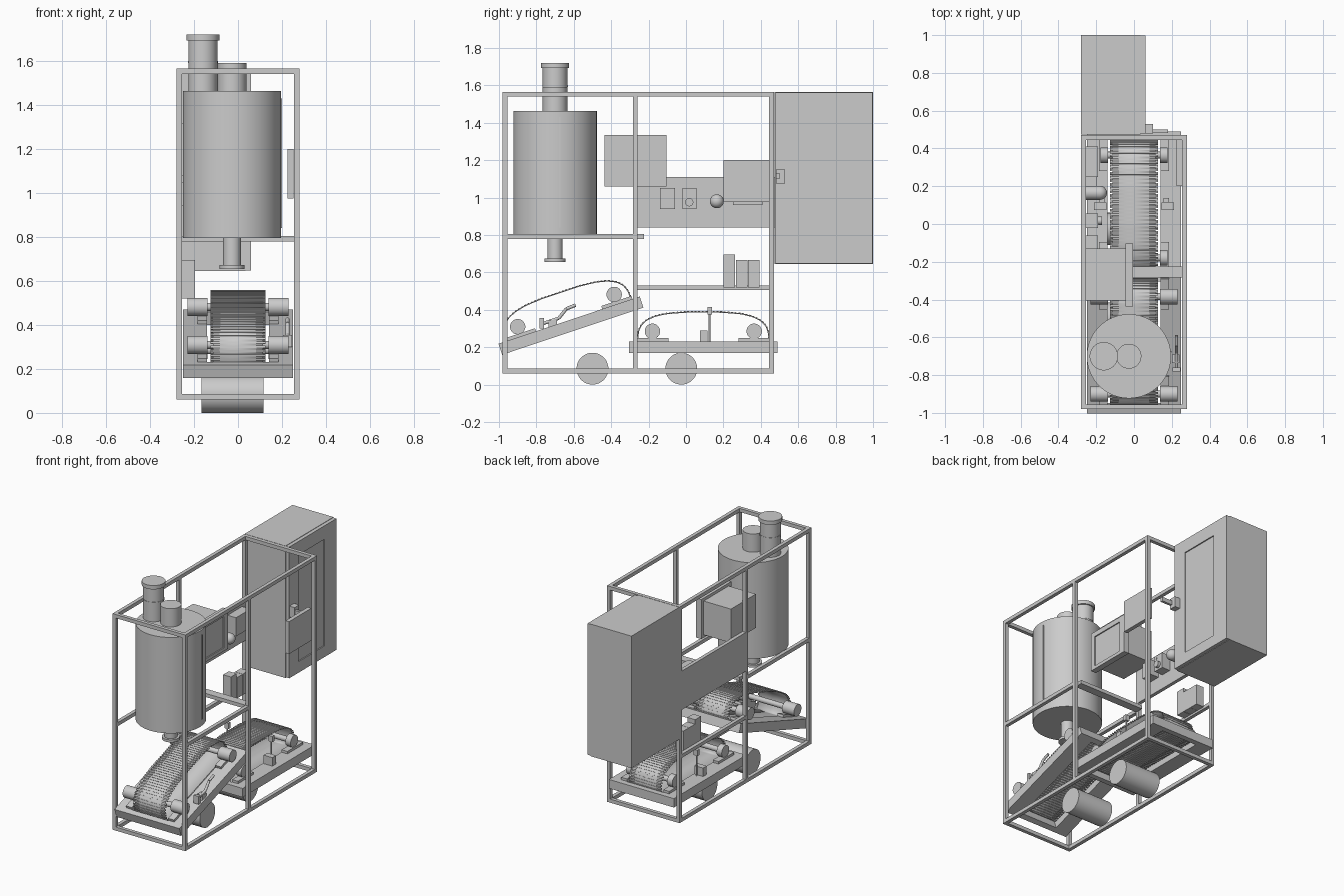
import bpy, bmesh, math
from mathutils import Matrix, Vector

if "Cube" in bpy.data.objects:
    bpy.data.objects.remove(bpy.data.objects["Cube"])

ID = Matrix.Identity(4)

def finish(name, bm, M=ID, smooth=False):
    bmesh.ops.recalc_face_normals(bm, faces=bm.faces[:])
    me = bpy.data.meshes.new(name)
    bm.to_mesh(me)
    bm.free()
    ob = bpy.data.objects.new(name, me)
    bpy.context.collection.objects.link(ob)
    ob.matrix_world = M
    if smooth:
        bpy.ops.object.select_all(action='DESELECT')
        ob.select_set(True)
        bpy.context.view_layer.objects.active = ob
        bpy.ops.object.shade_smooth_by_angle(angle=math.radians(35))
    return ob

def add_box(bm, x, y, z):
    c = [(a + b) / 2 for a, b in (x, y, z)]
    s = [b - a for a, b in (x, y, z)]
    bmesh.ops.create_cube(bm, size=1, matrix=Matrix.Translation(c) @ Matrix.Diagonal((*s, 1)))

def box(name, x, y, z, M=ID):
    bm = bmesh.new()
    add_box(bm, x, y, z)
    return finish(name, bm, M)

def cyl(name, p, q, r, M=ID, n=40):
    p, q = Vector(p), Vector(q)
    bm = bmesh.new()
    rot = (q - p).to_track_quat('Z', 'Y').to_matrix().to_4x4()
    bmesh.ops.create_cone(bm, cap_ends=True, segments=n, radius1=r, radius2=r, depth=(q - p).length,
                          matrix=Matrix.Translation((p + q) / 2) @ rot)
    return finish(name, bm, M, True)

def framed_panel(name, x, y, z, yi, zi, depth):
    """Plate facing +x with a recessed window."""
    bm = bmesh.new()
    add_box(bm, (x[0], x[1] - depth), y, z)
    f = (x[1] - depth, x[1])
    add_box(bm, f, (y[0], yi[0]), z)
    add_box(bm, f, (yi[1], y[1]), z)
    add_box(bm, f, yi, (z[0], zi[0]))
    add_box(bm, f, yi, (zi[1], z[1]))
    return finish(name, bm)

# Tubular frame
T = 0.025
X, Y0, Y1, Z0, Z1 = 0.28, -0.98, 0.47, 0.06, 1.565
for s, side in ((-1, "left"), (1, "right")):
    xs = (-X, -X + T) if s < 0 else (X - T, X)
    for n, y in (("front", Y0), ("middle", -0.283), ("rear", Y1 - T)):
        box(f"{n}_{side}_post", xs, (y, y + T), (Z0, Z1))
    for n, z in (("bottom", Z0), ("top", Z1 - T)):
        box(f"{n}_{side}_rail", xs, (Y0, Y1), (z, z + T))
    box(f"tank_{side}_rail", xs, (Y0, -0.26), (0.779, 0.804))
box("shelf_rail", (-X, -X + T), (-0.26, 0.45), (0.506, 0.53))
inner = (-X + T, X - T)
for n, y in (("front", Y0), ("rear", Y1 - T)):
    for m, z in (("bottom", Z0), ("top", Z1 - T)):
        box(f"{n}_{m}_crossbar", inner, (y, y + T), (z, z + T))
box("tank_crossbar", inner, (-0.283, -0.225), (0.779, 0.804))

# Tank with inlets, gauge and outlet
tx, ty = -0.027, -0.70
cyl("tank", (tx, ty, 0.795), (tx, ty, 1.463), 0.223, n=64)
cyl("tall_inlet", (-0.16, ty, 1.46), (-0.16, ty, 1.695), 0.066)
cyl("inlet_band", (-0.16, ty, 1.59), (-0.16, ty, 1.60), 0.068)
cyl("inlet_cap", (-0.16, ty, 1.693), (-0.16, ty, 1.72), 0.075)
cyl("short_inlet", (tx, ty, 1.46), (tx, ty, 1.59), 0.066)
box("tank_gauge", (0.185, 0.199), (-0.68, -0.672), (0.84, 1.43))
cyl("outlet_pipe", (tx, ty, 0.67), (tx, ty, 0.80), 0.041)
cyl("outlet_neck", (tx, ty, 0.665), (tx, ty, 0.69), 0.025)
cyl("outlet_flange", (tx, ty, 0.655), (tx, ty, 0.673), 0.057)

# Electrical cabinet with recessed door and latch
box("cabinet_body", (-0.28, 0.035), (0.473, 1.0), (0.645, 1.565))
framed_panel("cabinet_door", (0.035, 0.06), (0.478, 0.998), (0.648, 1.562), (0.58, 0.866), (0.725, 1.468), 0.008)
box("latch", (0.06, 0.1), (0.48, 0.53), (1.075, 1.15))
box("latch_lever", (0.1, 0.18), (0.482, 0.5), (1.1, 1.13))

# Control panel and its devices
box("control_panel", (-0.28, -0.255), (-0.258, 0.472), (0.84, 1.11))
box("switch_box_a", (-0.255, -0.19), (-0.14, -0.06), (0.94, 1.05))
box("switch_box_b", (-0.255, -0.19), (-0.02, 0.055), (0.94, 1.05))
cyl("switch_knob", (-0.19, 0.017, 0.975), (-0.17, 0.017, 0.975), 0.022)
cyl("switch_lamp", (-0.19, 0.0, 1.03), (-0.185, 0.0, 1.03), 0.006, n=16)
cyl("beacon_stem", (-0.255, 0.165, 0.98), (-0.18, 0.165, 0.98), 0.037)
bm = bmesh.new()
bmesh.ops.create_uvsphere(bm, u_segments=32, v_segments=16, radius=0.037,
                          matrix=Matrix.Translation((-0.18, 0.165, 0.98)))
finish("beacon_dome", bm, smooth=True)
box("printer", (-0.255, -0.19), (0.25, 0.41), (0.96, 1.09))
box("side_display", (0.225, 0.253), (0.2, 0.447), (0.975, 1.2))

# Monitor
box("monitor_body", (-0.255, -0.045), (-0.405, -0.13), (1.08, 1.315))
framed_panel("monitor_bezel", (-0.045, -0.004), (-0.436, -0.104), (1.06, 1.335), (-0.40, -0.15), (1.083, 1.30), 0.008)

# Relay modules on the shelf rail
for i, (y, z) in enumerate(((0.2, 0.695), (0.266, 0.665), (0.331, 0.665))):
    box(f"relay_module_{i}", (-0.255, -0.195), (y, y + 0.063), (0.52, z))

# Drive cylinders below
for n, y in (("front", -0.5), ("rear", -0.025)):
    cyl(f"{n}_drive_cylinder", (-0.165, y, 0.085), (0.115, y, 0.085), 0.085, n=48)

def resample(pts, n):
    """Even spacing along a closed path."""
    pts = pts + pts[:1]
    total = sum((b - a).length for a, b in zip(pts, pts[1:]))
    out = []
    for i in range(n):
        d = total * i / n
        for a, b in zip(pts, pts[1:]):
            l = (b - a).length
            if d <= l:
                out.append(a.lerp(b, d / l))
                break
            d -= l
    return out

# Belt outline: rounded arch with flat underside
HALF = [(0.345, 0.0), (0.354, 0.04), (0.35, 0.085), (0.335, 0.12), (0.305, 0.148), (0.26, 0.168), (0.2, 0.182), (0.1, 0.19)]
OUTLINE = [Vector(p) for p in HALF] + [Vector((-y, z)) for y, z in reversed(HALF)]
OUTLINE = resample(OUTLINE, 84)

def conveyor(name, M, bearing):
    # Chassis: side rails and end bars
    bm = bmesh.new()
    for x in ((-0.25, -0.14), (0.14, 0.25)):
        add_box(bm, x, (-0.398, 0.398), (-0.031, 0.031))
    for y in ((-0.398, -0.36), (0.36, 0.398)):
        add_box(bm, (-0.14, 0.14), y, (-0.031, 0.031))
    finish(name + "_chassis", bm, M)
    # Belt band with slats
    bm = bmesh.new()
    L, R = [[bm.verts.new((x, p.x, p.y)) for p in OUTLINE] for x in (-0.113, 0.113)]
    for i in range(len(L)):
        j = (i + 1) % len(L)
        bm.faces.new((L[i], L[j], R[j], R[i]))
    belt = finish(name + "_belt", bm, M, True)
    mod = belt.modifiers.new("thickness", 'SOLIDIFY')
    mod.thickness = 0.006
    mod.offset = -1
    bm = bmesh.new()
    for i in range(0, len(OUTLINE), 1):
        a, b = OUTLINE[i - 1], OUTLINE[i]
        t = (b - a).normalized()
        c = (a + b) / 2
        ang = math.atan2(t.y, t.x)
        bmesh.ops.create_cube(bm, size=1, matrix=Matrix.Translation((0, c.x, c.y)) @ Matrix.Rotation(ang, 4, 'X')
                              @ Matrix.Diagonal((0.252, 0.010, 0.005, 1)))
    finish(name + "_slats", bm, M)
    # Rollers, bearings and pads
    for n, y in (("tail", -0.272), ("head", 0.272)):
        cyl(f"{name}_{n}_shaft", (-0.15, y, 0.085), (0.15, y, 0.085), 0.018, M, 24)
        for s, side in ((-1, "left"), (1, "right")):
            cyl(f"{name}_{n}_{side}_bearing", (s * 0.138, y, 0.085), (s * (0.138 + bearing), y, 0.085), 0.041, M)
            xs = sorted((s * 0.14, s * 0.185))
            box(f"{name}_{n}_{side}_pad", xs, (y - 0.085, y + 0.085), (0.03, 0.048), M)

conveyor("rear_conveyor", Matrix.Translation((0, 0.0925, 0.2)), 0.04)
TILT = Matrix.Translation((0, -0.615, 0.315)) @ Matrix.Rotation(math.radians(18.5), 4, 'X')
conveyor("front_conveyor", TILT, 0.092)

# Photo sensors beside the rear belt
for s, side in ((-1, "left"), (1, "right")):
    xs = sorted((s * 0.145, s * 0.212))
    box(f"{side}_sensor_foot", xs, (0.075, 0.115), (0.23, 0.29))
    cyl(f"{side}_sensor_rod", (s * 0.17, 0.125, 0.23), (s * 0.17, 0.125, 0.415), 0.005, n=16)
    box(f"{side}_sensor_head", sorted((s * 0.155, s * 0.185)), (0.115, 0.138), (0.375, 0.415))

# Bent trip lever beside the front belt
box("lever_block", (0.205, 0.245), (-0.782, -0.76), (0.30, 0.355))
path = [(-0.77, 0.325), (-0.68, 0.355), (-0.64, 0.405), (-0.59, 0.425)]
for i, (a, b) in enumerate(zip(path, path[1:])):
    cyl(f"lever_arm_{i}", (0.225, *a), (0.225, *b), 0.009, n=16)
box("lever_bracket", (0.2, 0.24), (-0.735, -0.69), (0.29, 0.345))
